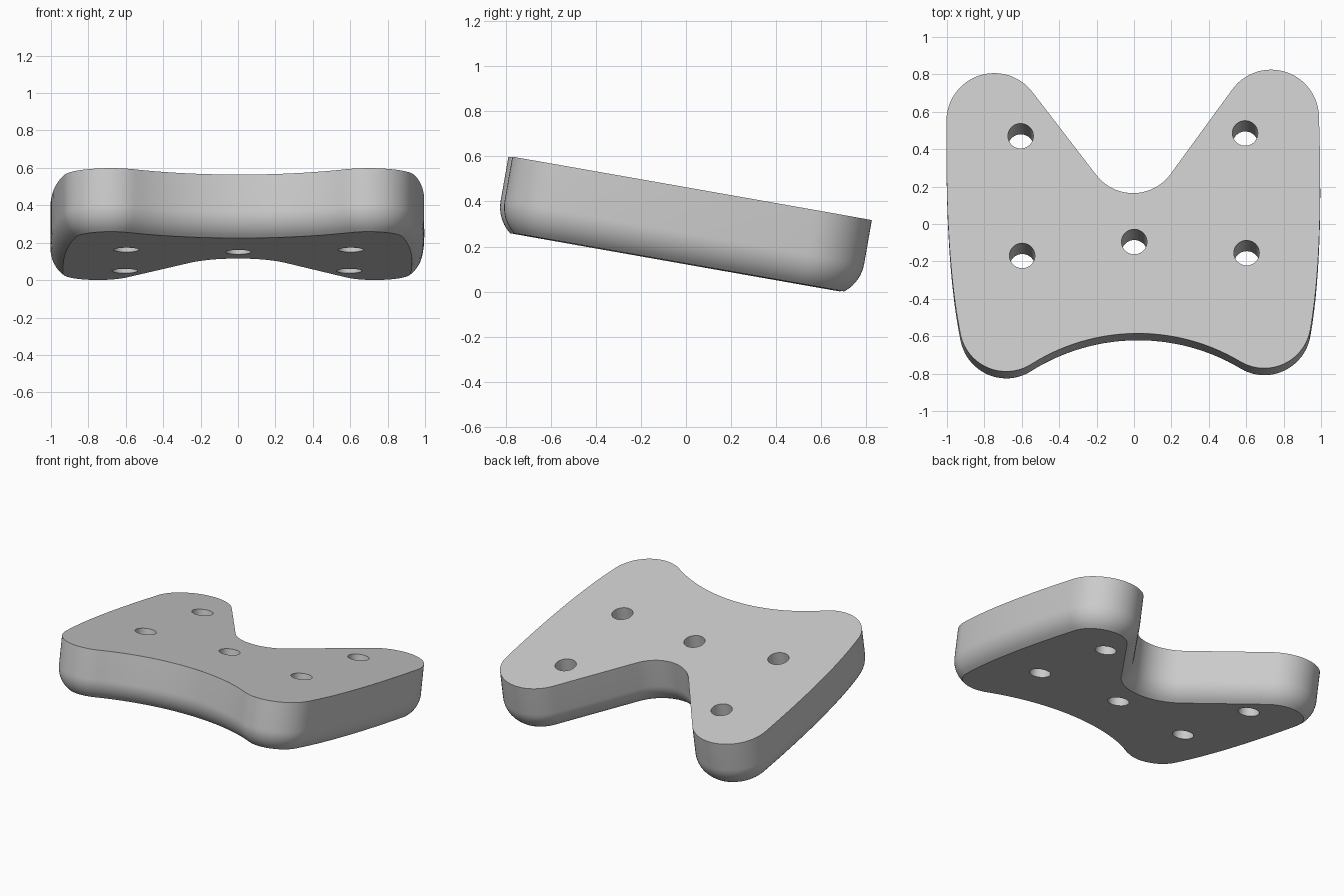
import bpy, bmesh
from math import sin, cos, radians, pi
from mathutils import Vector

cube = bpy.data.objects.get("Cube")
if cube:
    bpy.data.objects.remove(cube)

TILT, TURN = radians(10), radians(0.72)
THICK, ROUND_H, INSET = 0.333, 0.135, 0.066
STRETCH = 1 / cos(TILT)

grey = bpy.data.materials.new("light grey")
grey.use_nodes = True
grey.diffuse_color = (0.6, 0.6, 0.6, 1)
grey.node_tree.nodes["Principled BSDF"].inputs["Base Color"].default_value = (0.6, 0.6, 0.6, 1)


def arc(cx, cy, r, start, end, n):
    angles = [radians(start + (end - start) * i / n) for i in range(n + 1)]
    return [Vector((cx + r * cos(a), cy + r * sin(a))) for a in angles]


def bezier(a, b, c, n):
    ts = [i / n for i in range(1, n)]
    return [a * (1 - t) ** 2 + b * 2 * t * (1 - t) + c * t * t for t in ts]


# Right half of the outline, running clockwise from the notch to the front hollow
notch = arc(0, 0.413, 0.248, -90, -36.3, 10)
rear_lobe = arc(0.74, 0.56, 0.256, 143.7, 0, 24)
front_lobe = arc(0.69, -0.53, 0.25, -10, -121.5, 20)
hollow = arc(0, -1.655, 1.07, 58.5, 90, 14)[1:]
side = bezier(rear_lobe[-1], Vector((1.012, -0.17)), front_lobe[0], 14)
half = notch + rear_lobe + side + front_lobe + hollow
outline = half + [Vector((-p.x, p.y)) for p in half[-2:0:-1]]
outline = [Vector((p.x, p.y * STRETCH)) for p in outline]

# Inward directions of the outline
count = len(outline)
inward = []
for i in range(count):
    t = (outline[(i + 1) % count] - outline[i - 1]).normalized()
    inward.append(Vector((t.y, -t.x)))

# Plate: straight wall, then a rounded lower edge
radius = (ROUND_H ** 2 + INSET ** 2) / (2 * INSET)
levels = [(0, 0)]
for i in range(9):
    drop = ROUND_H * i / 8
    levels.append((ROUND_H - THICK - drop, radius - (radius ** 2 - drop ** 2) ** 0.5))

bm = bmesh.new()
rings = [[bm.verts.new((*(p + n * inset), z)) for p, n in zip(outline, inward)]
         for z, inset in levels]
for upper, lower in zip(rings, rings[1:]):
    for i in range(count):
        j = (i + 1) % count
        bm.faces.new((upper[i], upper[j], lower[j], lower[i]))
bm.faces.new(rings[0])
bm.faces.new(rings[-1])
bmesh.ops.recalc_face_normals(bm, faces=bm.faces)
mesh = bpy.data.meshes.new("plate")
bm.to_mesh(mesh)
bm.free()
mesh.materials.append(grey)
plate = bpy.data.objects.new("plate", mesh)
bpy.context.collection.objects.link(plate)

# Five round through holes
for x, y in [(-0.6, 0.478), (0.6, 0.478), (-0.6, -0.162), (0.6, -0.162), (0, -0.095)]:
    bpy.ops.mesh.primitive_cylinder_add(vertices=40, radius=0.068, depth=1,
                                        location=(x, y * STRETCH, -THICK / 2))
    cutter = bpy.context.object
    cutter.name = "hole_cutter"
    cutter.hide_render = True
    cutter.data.materials.append(grey)
    cut = plate.modifiers.new("hole", 'BOOLEAN')
    cut.object = cutter
    cut.operation = 'DIFFERENCE'
    cut.solver = 'EXACT'
    bpy.ops.object.select_all(action='DESELECT')
    plate.select_set(True)
    bpy.context.view_layer.objects.active = plate
    bpy.ops.object.modifier_apply(modifier=cut.name)
    bpy.data.objects.remove(cutter)

bpy.ops.object.shade_smooth_by_angle(angle=radians(30))

# Tilt the plate down towards the back
plate.rotation_euler = (-TILT, 0, TURN)
plate.location.z = 0.461
